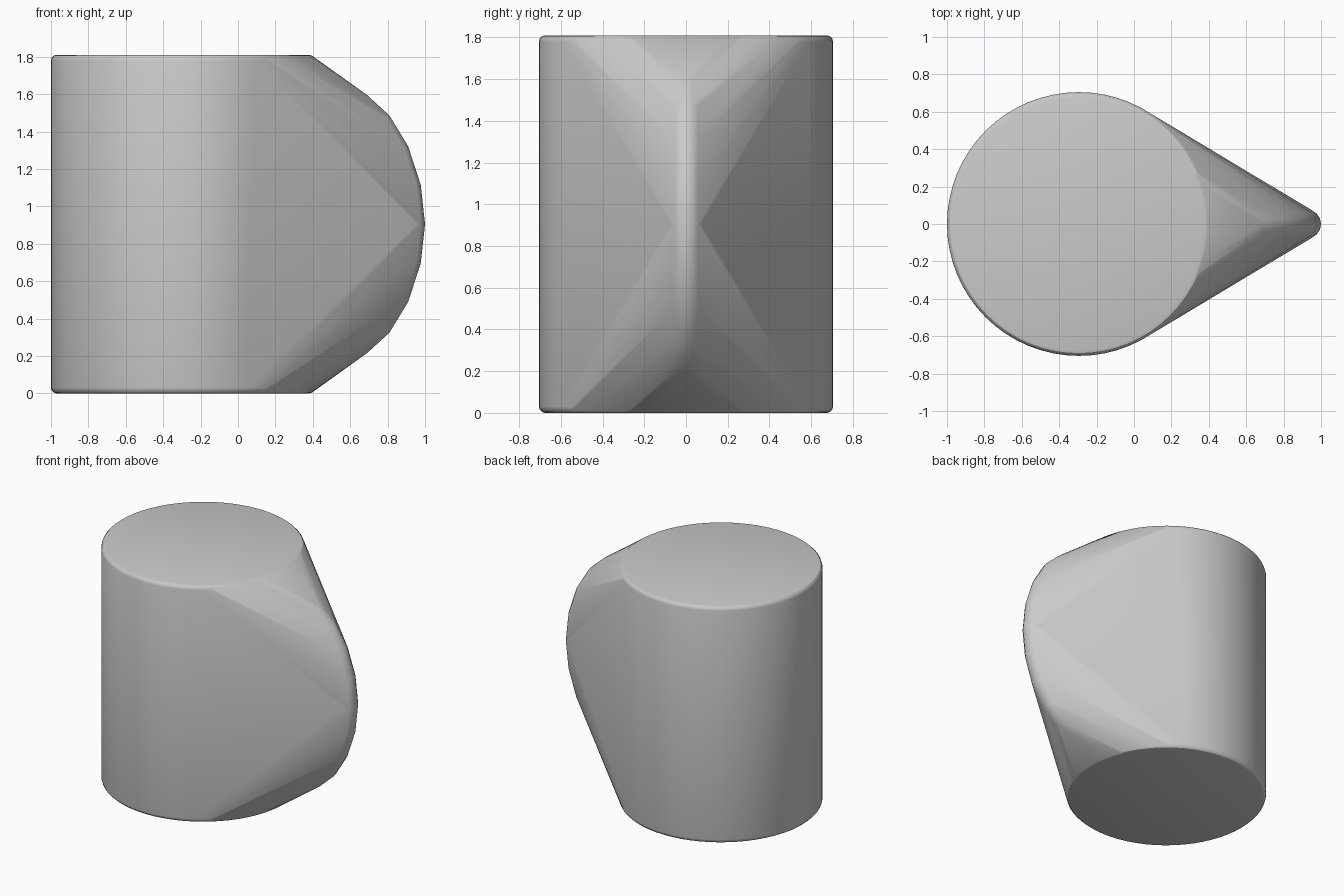
import bpy, bmesh
from math import sin, cos, pi
from mathutils import Vector

cube = bpy.data.objects.get("Cube")
if cube:
    bpy.data.objects.remove(cube, do_unlink=True)

# Dimensions
HEIGHT, RADIUS, BODY_X = 1.81, 0.705, -0.295
BEVEL, TUBE, SIDES = 0.03, 0.08, 64
MID = HEIGHT / 2

grey = bpy.data.materials.new("plain grey")
grey.use_nodes = True
colour = (0.6, 0.6, 0.6, 1)
grey.diffuse_color = colour
grey.node_tree.nodes["Principled BSDF"].inputs["Base Color"].default_value = colour

bm = bmesh.new()


def add_ring(centre, u, v, radius, sides):
    for i in range(sides):
        a = 2 * pi * i / sides
        bm.verts.new(centre + radius * (u * cos(a) + v * sin(a)))


# Round body with softened rims
X, Y, Z = Vector((1, 0, 0)), Vector((0, 1, 0)), Vector((0, 0, 1))
for i in range(4):
    a = i * pi / 6
    inset, drop = BEVEL * (1 - cos(a)), BEVEL * (1 - sin(a))
    for z in (drop, HEIGHT - drop):
        add_ring(Vector((BODY_X, 0, z)), X, Y, RADIUS - inset, SIDES)

# Curved tube of the side bulge: outer outline as (x, height above the middle)
outline = [(1.0, 0), (0.977, 0.21), (0.91, 0.415), (0.81, 0.58), (0.69, 0.69)]
arc_centre = Vector((0.055, 0, MID))
for x, h in outline:
    for side in (1, -1):
        tip = Vector((x, 0, MID + side * h))
        out = (tip - arc_centre).normalized()
        add_ring(tip - out * TUBE, out, Y, TUBE, 16)

# Shrink-wrap body and bulge into one solid
hull = bmesh.ops.convex_hull(bm, input=bm.verts[:])
inner = {g for g in hull["geom_interior"] if isinstance(g, bmesh.types.BMVert)}
bmesh.ops.delete(bm, geom=list(inner), context="VERTS")
bmesh.ops.dissolve_limit(bm, angle_limit=0.002, verts=bm.verts[:], edges=bm.edges[:])
bmesh.ops.recalc_face_normals(bm, faces=bm.faces[:])

mesh = bpy.data.meshes.new("wrapped_body")
bm.to_mesh(mesh)
bm.free()
mesh.materials.append(grey)
body = bpy.data.objects.new("wrapped_body", mesh)
bpy.context.collection.objects.link(body)

bpy.ops.object.select_all(action="DESELECT")
body.select_set(True)
bpy.context.view_layer.objects.active = body
bpy.ops.object.shade_smooth_by_angle(angle=pi / 6)
